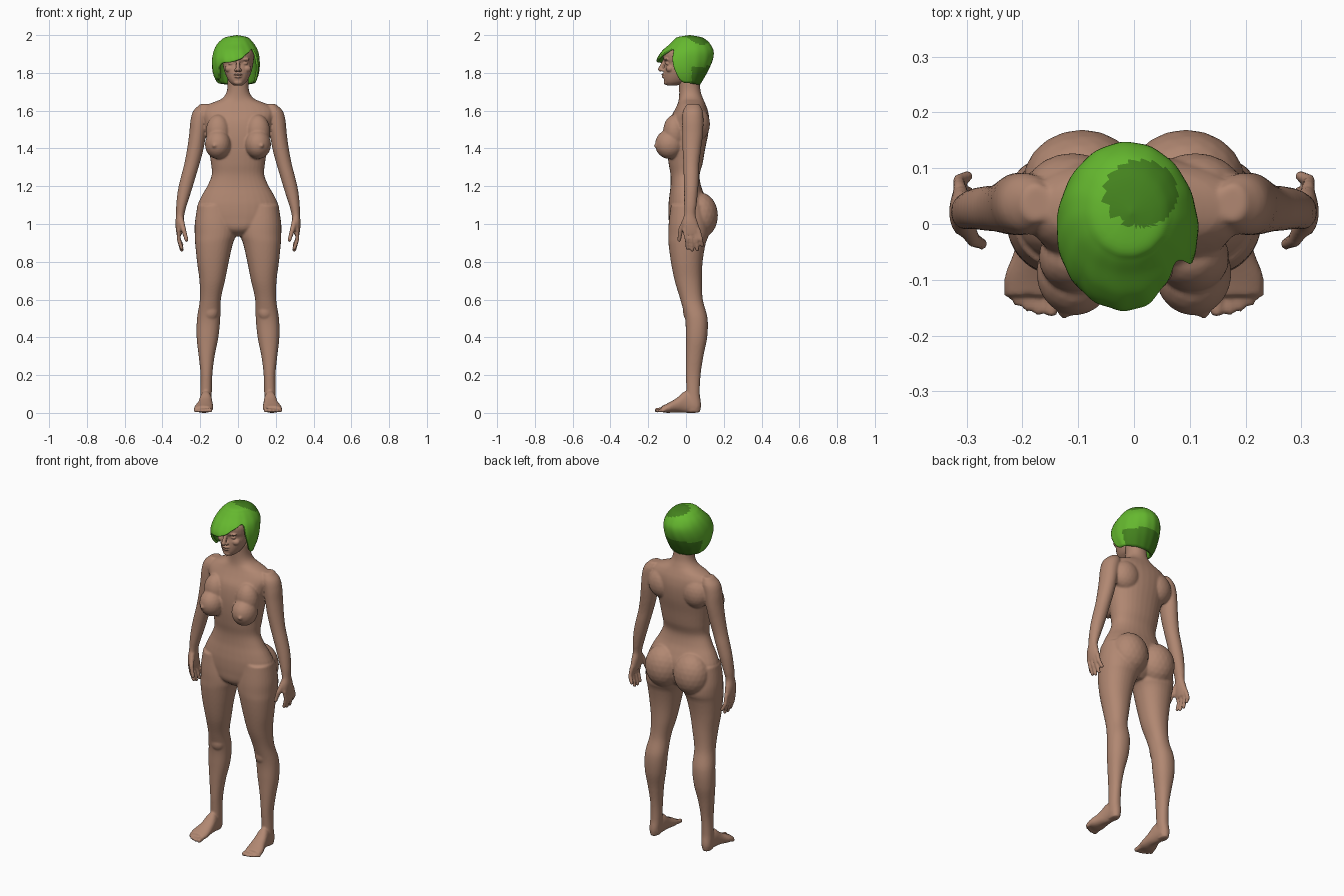
import bpy, bmesh, math
from mathutils import Vector, Matrix


def material(name, rgb):
    m = bpy.data.materials.new(name)
    m.diffuse_color = (*rgb, 1)
    return m


SKIN = material("skin", (0.44, 0.245, 0.168))
GREEN = material("bright green hair", (0.13, 0.48, 0.028))
DARK = material("dark green hair", (0.058, 0.225, 0.013))


def sample(table, k):
    """Smooth (Hermite) lookup of a table whose first column is the key."""
    t = sorted(table)
    k = min(max(k, t[0][0]), t[-1][0])
    i = max(j for j in range(len(t) - 1) if t[j][0] <= k)
    a, b = t[i], t[i + 1]
    p, n = t[max(i - 1, 0)], t[min(i + 2, len(t) - 1)]
    h = b[0] - a[0]
    s = (k - a[0]) / h
    out = []
    for c in range(1, len(a)):
        m0 = (b[c] - p[c]) / (b[0] - p[0]) * h
        m1 = (n[c] - a[c]) / (n[0] - a[0]) * h
        out.append((2*s**3 - 3*s*s + 1) * a[c] + (s**3 - 2*s*s + s) * m0
                   + (3*s*s - 2*s**3) * b[c] + (s**3 - s*s) * m1)
    return out


def loft(bm, table, side=1, along_y=False, n=32, steps=40, power=0.92):
    """Closed tube; rows are (key, x0, x1, d0, d1), key is z (or y for feet)."""
    lo, hi = min(r[0] for r in table), max(r[0] for r in table)
    rings = []
    for i in range(steps + 1):
        k = lo + (hi - lo) * i / steps
        x0, x1, d0, d1 = sample(table, k)
        ring = []
        for j in range(n):
            c, s = math.cos(2*math.pi*j/n), math.sin(2*math.pi*j/n)
            x = (x0 + x1)/2 + (x1 - x0)/2 * math.copysign(abs(c)**power, c)
            d = (d0 + d1)/2 + (d1 - d0)/2 * math.copysign(abs(s)**power, s)
            ring.append(bm.verts.new((side*x, k, d) if along_y else (side*x, d, k)))
        rings.append(ring)
    for a, b in zip(rings, rings[1:]):
        for j in range(n):
            bm.faces.new((a[j], a[(j+1) % n], b[(j+1) % n], b[j]))
    bm.faces.new(rings[0])
    bm.faces.new(rings[-1])


def ball(bm, loc, rad, side=1, detail=3):
    m = Matrix.Translation((side*loc[0], loc[1], loc[2])) @ Matrix.Diagonal((*rad, 1))
    bmesh.ops.create_icosphere(bm, subdivisions=detail, radius=1, matrix=m)


def digit(bm, pts, r0, r1, side=1):
    """Finger-like chain of overlapping balls through the points."""
    n = 9
    for a, b, k in zip(pts, pts[1:], range(len(pts))):
        for i in range(n + 1):
            f = (k + i / n) / (len(pts) - 1)
            r = r0 + (r1 - r0) * f
            ball(bm, Vector(a).lerp(Vector(b), i / n), (r, r, r), side, 2)


def fuse(name, bm, voxel, smooth):
    """Fuse overlapping pieces into one smooth skin."""
    bmesh.ops.recalc_face_normals(bm, faces=bm.faces)
    me = bpy.data.meshes.new(name)
    bm.to_mesh(me)
    ob = bpy.data.objects.new(name, me)
    bpy.context.collection.objects.link(ob)
    r = ob.modifiers.new("fuse", 'REMESH')
    r.mode, r.voxel_size, r.use_smooth_shade = 'VOXEL', voxel, True
    s = ob.modifiers.new("soften", 'SMOOTH')
    s.factor, s.iterations = 0.5, smooth
    bpy.context.view_layer.objects.active = ob
    for m in ("fuse", "soften"):
        bpy.ops.object.modifier_apply(modifier=m)
    ob.data.materials.clear()
    ob.data.materials.append(SKIN)
    for p in ob.data.polygons:
        p.use_smooth, p.material_index = True, 0
    return ob


# Torso and neck: (z, half width, front y, back y)
torso = [(0.935, .04, -.04, .06), (0.97, .13, -.082, .10), (1.03, .20, -.092, .118),
         (1.10, .212, -.093, .118), (1.15, .192, -.088, .10), (1.20, .163, -.082, .08),
         (1.26, .139, -.082, .072), (1.32, .143, -.092, .088), (1.40, .155, -.10, .102),
         (1.48, .168, -.10, .118), (1.55, .185, -.088, .123), (1.60, .195, -.062, .116),
         (1.635, .155, -.045, .103), (1.66, .09, -.038, .092), (1.70, .06, -.036, .078),
         (1.78, .055, -.04, .07)]
# Limbs: (z, inner x, outer x, front y, back y)
leg = [(1.10, .03, .215, -.08, .10), (1.0, .01, .229, -.092, .12), (.94, .011, .229, -.094, .12),
       (.90, .026, .227, -.093, .105), (.80, .049, .217, -.08, .088), (.70, .069, .204, -.06, .084),
       (.60, .091, .202, -.03, .089), (.50, .094, .217, -.005, .114), (.40, .104, .219, -.001, .112),
       (.30, .124, .208, -.001, .092), (.20, .136, .198, -.001, .077), (.10, .139, .199, .003, .073),
       (.04, .142, .201, .0, .08), (.004, .15, .195, .005, .074)]
arm = [(1.635, .15, .20, .005, .07), (1.60, .14, .236, -.015, .088), (1.55, .155, .251, -.02, .092),
       (1.48, .168, .258, -.02, .09), (1.40, .182, .269, -.018, .08), (1.32, .203, .284, -.014, .07),
       (1.25, .224, .302, -.012, .068), (1.18, .245, .318, -.01, .064), (1.10, .271, .327, -.01, .056),
       (1.05, .284, .328, -.01, .05), (1.01, .287, .331, -.02, .062), (.97, .292, .329, -.018, .072),
       (.945, .297, .325, -.01, .07)]
# Foot: (y, inner x, outer x, bottom z, top z)
foot = [(.06, .143, .199, .0, .07), (.0, .138, .203, .0, .115), (-.05, .133, .215, .003, .078),
        (-.095, .131, .232, .0, .052), (-.128, .135, .23, .004, .036)]
toes = [(.148, -.154, .0135), (.171, -.154, .0105), (.19, -.148, .01), (.208, -.138, .01), (.224, -.124, .01)]
fingers = [(-.008, .008, .872), (.017, .033, .862), (.042, .06, .864), (.064, .086, .888)]

bm = bmesh.new()
loft(bm, [(z, -w, w, f, b) for z, w, f, b in torso], steps=70)
for s in (1, -1):
    loft(bm, leg, s, steps=70)
    loft(bm, arm, s, steps=60, power=1)
    loft(bm, foot, s, along_y=True, steps=20)
    ball(bm, (.093, .075, 1.045), (.106, .094, .122), s)      # buttock
    ball(bm, (.106, -.088, 1.422), (.069, .076, .078), s)     # breast
    ball(bm, (.105, -.06, 1.485), (.066, .062, .095), s)      # upper breast
    ball(bm, (.125, -.157, 1.415), (.012, .013, .012), s, 2)  # nipple
    ball(bm, (.11, .06, 1.53), (.085, .067, .09), s)          # shoulder blade
    ball(bm, (.145, .02, .535), (.042, .036, .05), s)         # knee
    for x, y, r in toes:
        digit(bm, [(x * .95 + .009, -.10, .02), (x, y, r + .001)], r, r, s)
    for y0, y1, z in fingers:
        digit(bm, [(.312, y0, .97), (.314, (y0 + y1) / 2 + .004, .92), (.298, y1, z)], .0125, .0105, s)
    digit(bm, [(.303, .0, 1.025), (.288, -.028, .97), (.272, -.036, .915)], .017, .011, s)  # thumb
fuse("body", bm, .0058, 4)

# Head: (z, half width, front y, back y), with facial features
skull = [(1.733, .022, -.10, -.05), (1.75, .043, -.114, .0), (1.78, .061, -.118, .03),
         (1.82, .075, -.116, .06), (1.85, .081, -.111, .085), (1.872, .084, -.12, .095),
         (1.91, .086, -.118, .11), (1.95, .073, -.08, .10), (1.978, .04, -.04, .06)]
bm = bmesh.new()
loft(bm, [(z, -w, w, f, b) for z, w, f, b in skull], steps=50, power=.95)
digit(bm, [(0, -.114, 1.865), (0, -.136, 1.819)], .009, .0125)   # nose
ball(bm, (0, -.117, 1.792), (.025, .014, .0065))                 # upper lip
ball(bm, (0, -.115, 1.779), (.021, .014, .0065))                 # lower lip
ball(bm, (0, -.104, 1.75), (.024, .014, .014))                   # chin
for s in (1, -1):
    ball(bm, (.012, -.124, 1.815), (.009, .012, .008), s)        # nostril
    ball(bm, (.035, -.096, 1.85), (.017, .013, .009), s)         # eye
    ball(bm, (.034, -.103, 1.872), (.028, .014, .008), s)        # brow
    ball(bm, (.045, -.085, 1.822), (.025, .022, .02), s)         # cheek
fuse("head", bm, .0035, 3)

# Hair: swept bob, (z, left x, right x, front y, back y)
bob = [(2.0, -.006, -.004, .018, .022), (1.99, -.062, .047, -.042, .078), (1.975, -.088, .068, -.064, .107),
       (1.95, -.112, .088, -.09, .13), (1.915, -.129, .106, -.128, .146), (1.87, -.138, .114, -.154, .142),
       (1.82, -.136, .114, -.148, .122), (1.78, -.126, .106, -.12, .10), (1.73, -.10, .085, -.08, .07)]
# Hem height around the head: (degrees from the front towards +x, z)
hem = [(-180, 1.735), (-110, 1.745), (-65, 1.765), (-51, 1.775), (-43, 1.84), (-10, 1.858),
       (12, 1.875), (35, 1.91), (55, 1.922), (66, 1.85), (75, 1.765), (110, 1.745), (180, 1.735)]
COLS, ROWS = 120, 30
bm = bmesh.new()
grid = []
for i in range(ROWS + 1):
    row = []
    for j in range(COLS):
        deg = -180 + 360 * j / COLS
        u = math.radians(deg)
        z = 2.0 - (2.0 - sample(hem, deg)[0]) * (i / ROWS) ** 1.6
        x0, x1, y0, y1 = sample(bob, z)
        strand = 1 + .008 * math.sin(15 * u + 25 * z) * i / ROWS
        row.append(bm.verts.new(((x0 + x1)/2 + (x1 - x0)/2 * math.sin(u) * strand,
                                 (y0 + y1)/2 - (y1 - y0)/2 * math.cos(u) * strand, z)))
    grid.append(row)
bm.faces.new(grid[0])
for a, b in zip(grid, grid[1:]):
    for j in range(COLS):
        k = (j + 1) % COLS
        bm.faces.new((a[j], b[j], b[k], a[k]))
for f in bm.faces:   # dark roots at the crown and dark nape
    c = f.calc_center_median()
    crown = ((c.x - .012) / .066) ** 2 + ((c.y - .055) / .06) ** 2 < 1 and c.z > 1.93
    nape = c.y > .03 and c.z < 1.835
    f.material_index = 1 if crown or nape else 0
    f.smooth = True
me = bpy.data.meshes.new("hair")
bm.to_mesh(me)
hair = bpy.data.objects.new("hair", me)
bpy.context.collection.objects.link(hair)
me.materials.append(GREEN)
me.materials.append(DARK)
sol = hair.modifiers.new("thickness", 'SOLIDIFY')
sol.thickness, sol.offset, sol.material_offset = .012, -1, 1
